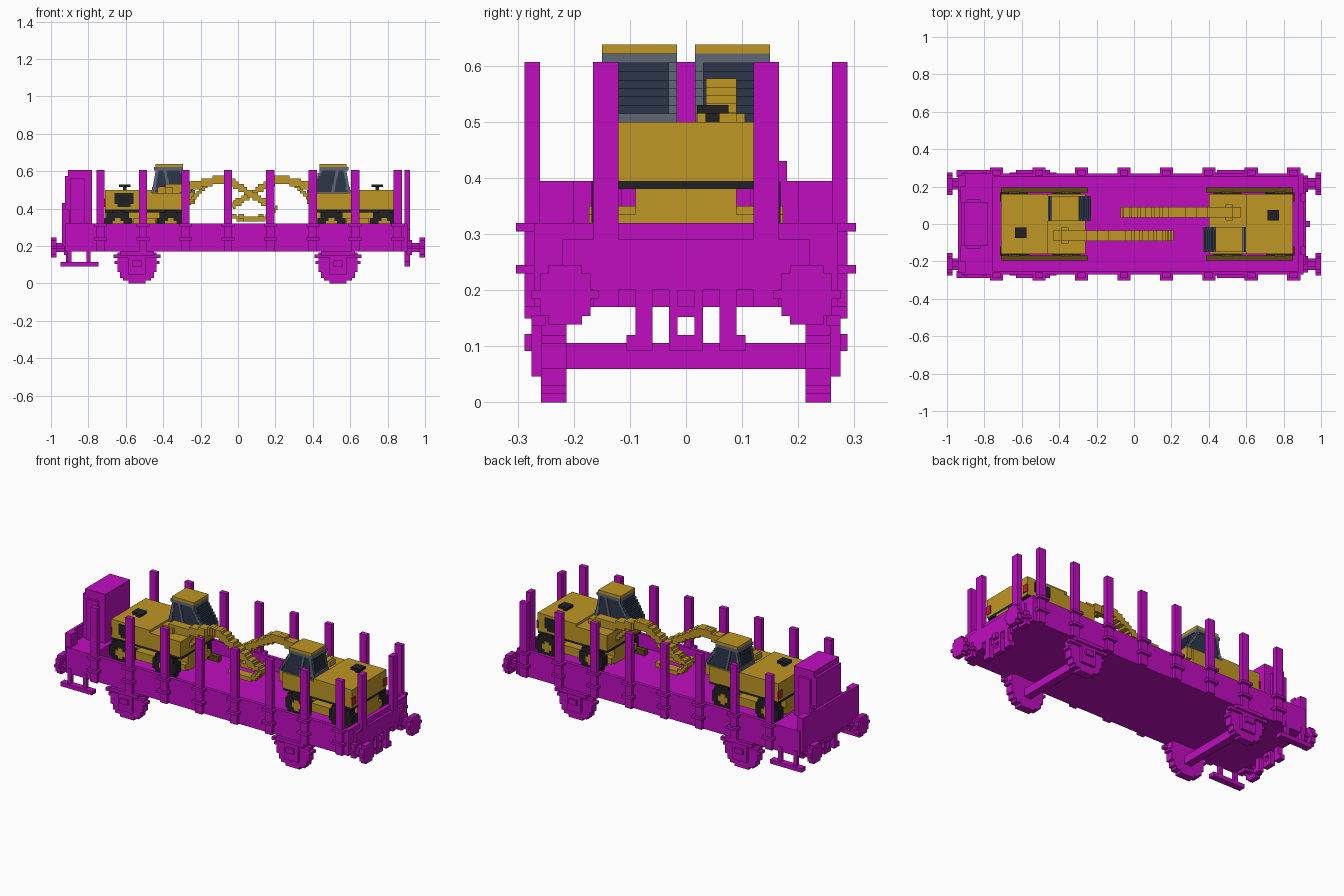
import bpy, bmesh, math

cube = bpy.data.objects.get("Cube")
if cube:
    bpy.data.objects.remove(cube, do_unlink=True)

# Shared levels and widths
STEP = .015
UNDERSIDE, FLOOR, RIM, STAKE_TOP = .17, .245, .32, .607
HALF_WIDTH, INNER_WIDTH, BRACKET_WIDTH = .27, .25, .288
WAGON_END, PLATFORM_EDGE, PLATFORM_END = .905, -.78, -.925
BELT, CAB_FLOOR, HOOD_TOP = .395, .485, .5
CAB_FRONT, BODY_FRONT, BODY_REAR, BODY_SIDE = .37, .4, .85, .16
CAB_BACK, CAB_OUTER, CAB_INNER = .6, -.15, -.016
ARM_SIDES = (.036, .09)


def material(name, red, green, blue):
    mat = bpy.data.materials.new(name)
    mat.use_nodes = True
    colour = (red, green, blue, 1)
    mat.diffuse_color = colour
    mat.node_tree.nodes["Principled BSDF"].inputs["Base Color"].default_value = colour
    return mat


magenta = material("magenta", .53, .004, .53)
yellow = material("ochre yellow", .52, .31, .017)
glass = material("dark glass", .026, .038, .07)
grey = material("frame grey", .11, .14, .18)
black = material("rubber black", .015, .015, .016)
brown = material("timber brown", .11, .07, .006)
lamp_red = material("lamp red", .5, .02, .03)


def around(centre, half):
    return (centre - half, centre + half)


def span(value):
    """A single number means a span centred on zero."""
    return value if isinstance(value, tuple) else (-value, value)


class Part:
    """Collects blocks into one mesh object."""

    def __init__(self, name, mat):
        self.name, self.mat, self.bm = name, mat, bmesh.new()

    def block(self, x, y, z, mirror=""):
        spans = [span(x), span(y), span(z)]
        for sx in (1, -1) if "x" in mirror else (1,):
            for sy in (1, -1) if "y" in mirror else (1,):
                for vert in bmesh.ops.create_cube(self.bm, size=1)["verts"]:
                    vert.co = [sign * ((low + high) / 2 + co * (high - low))
                               for sign, co, (low, high) in zip((sx, sy, 1), vert.co, spans)]

    def disc(self, axis, length, centre, height, radius, mirror):
        """Stepped disc lying along an axis."""
        rows = max(2, round(2 * radius / STEP))
        row = radius / rows
        for i in range(rows):
            offset = (2 * i + 1) * row - radius
            half = max(1, round(math.sqrt(radius ** 2 - offset ** 2) / STEP)) * STEP
            wide, z = around(centre, half), around(height + offset, row)
            if axis == "y":
                self.block(wide, length, z, mirror)
            else:
                self.block(length, wide, z, mirror)

    def stairs(self, path, y, thickness):
        """Stepped beam following a path in the x-z plane."""
        for (xa, za), (xb, zb) in zip(path, path[1:]):
            count = max(1, round(max(abs(xb - xa), abs(zb - za)) / STEP))
            for i in range(count + 1):
                t = i / count
                z = round((za + (zb - za) * t) / STEP) * STEP
                self.block(around(xa + (xb - xa) * t, STEP / 2), y, around(z, thickness / 2))

    def done(self):
        mesh = bpy.data.meshes.new(self.name)
        self.bm.to_mesh(mesh)
        self.bm.free()
        mesh.materials.append(self.mat)
        ob = bpy.data.objects.new(self.name, mesh)
        bpy.context.collection.objects.link(ob)
        return ob


# Wagon tub: floor, side walls, end wall and raised end platform
tub = Part("wagon_body", magenta)
tub.block(x=(PLATFORM_END, WAGON_END), y=HALF_WIDTH, z=(UNDERSIDE, FLOOR))
tub.block(x=(PLATFORM_EDGE, WAGON_END), y=(INNER_WIDTH, HALF_WIDTH), z=(FLOOR, RIM), mirror="y")
tub.block(x=(.88, WAGON_END), y=INNER_WIDTH, z=(FLOOR, RIM))
tub.block(x=(PLATFORM_END, -.755), y=HALF_WIDTH, z=(FLOOR, RIM))
tub.block(x=(WAGON_END, WAGON_END + STEP), y=.22, z=(.2, .29))
tub.done()

# Stakes with clamps along both sides, and a pair at the open end
stakes = Part("stakes", magenta)
for i in range(8):
    x = -.735 + i * .227
    stakes.block(around(x, .022), (.26, BRACKET_WIDTH), (UNDERSIDE, STAKE_TOP), mirror="y")
    for z in (.23, .305):
        stakes.block(around(x, .035), (.26, .303), (z, z + STEP), mirror="y")
stakes.block(around(WAGON_END, STEP), (.12, .166), (UNDERSIDE, STAKE_TOP), mirror="y")
stakes.done()

# Brake house and end wall
house = Part("brake_house", magenta)
house.block(x=(PLATFORM_END, PLATFORM_EDGE), y=.115, z=(RIM, .575))
house.block(x=(PLATFORM_END + STEP, PLATFORM_EDGE), y=.115, z=(.575, STAKE_TOP))
house.block(x=(-.895, -.82), y=.13, z=(RIM, .56))
house.block(x=(PLATFORM_END - STEP, PLATFORM_END), y=.26, z=(.2, BELT))
house.block(x=(PLATFORM_END, -.9), y=(.2, .26), z=(RIM, BELT), mirror="y")
house.block(x=(PLATFORM_END - STEP, PLATFORM_END), y=(.15, .18), z=(BELT, .43))
house.done()

# Foot steps under the platform
steps = Part("foot_steps", magenta)
steps.block(x=(-.95, -.745), y=(INNER_WIDTH, BRACKET_WIDTH), z=(.092, .115), mirror="y")
for x in (-.9, -.8):
    steps.block(around(x, .011), (.255, .275), (.1, .2), mirror="y")
steps.done()

# Wheel sets with axle boxes and springs
wheels = Part("wheel_sets", magenta)
for x in (-.54, .535):
    wheels.disc("y", (.213, .258), x, .113, .113, mirror="y")
    wheels.block(around(x, .022), .23, (.06, .106))
    for half, outer, z in ((.045, .275, (.046, UNDERSIDE)), (.025, BRACKET_WIDTH, (.092, .122)),
                           (.125, .275, (.137, .155)), (.09, BRACKET_WIDTH, (.15, UNDERSIDE))):
        wheels.block(around(x, half), (INNER_WIDTH, outer), z, mirror="y")
wheels.done()

# Buffers at all four corners
buffers = Part("buffers", magenta)
for inner, outer, radius in ((.97, 1, .053), (.9, .975, .024), (.9, .93, .04)):
    buffers.disc("x", (inner, outer), .215, .192, radius, mirror="xy")
buffers.done()

# Couplings and hanging hoses at both ends
coupling = Part("couplings", magenta)
depth = (.89, WAGON_END + STEP)
coupling.block(depth, (.06, .09), (.092, .24), mirror="xy")
coupling.block(depth, (.06, .106), (.092, .12), mirror="xy")
coupling.block(depth, (STEP, .03), (.106, .21), mirror="xy")
for z in ((.152, .21), (.092, .12)):
    coupling.block(depth, .03, z, mirror="x")
coupling.block((.9, .94), STEP, (UNDERSIDE, .2), mirror="x")
coupling.done()

# Excavator body with hood, nose and arm pivot
body = Part("excavator_body", yellow)
body.block(x=(CAB_BACK, BODY_REAR), y=BODY_SIDE, z=(BELT, HOOD_TOP))
body.block(x=(BODY_FRONT, CAB_BACK), y=BODY_SIDE, z=(BELT, CAB_FLOOR))
body.block(x=(CAB_FRONT, BODY_FRONT), y=(CAB_OUTER, CAB_INNER), z=(.425, CAB_FLOOR))
body.block(x=(.45, .57), y=ARM_SIDES, z=(CAB_FLOOR, HOOD_TOP + STEP))
body.block(x=(.49, .53), y=(.02, .105), z=(CAB_FLOOR, HOOD_TOP + STEP))

# Chassis
chassis = Part("excavator_chassis", yellow)
chassis.block(x=(BODY_FRONT, BODY_REAR), y=.09, z=(.29, .38))
chassis.block(x=(BODY_FRONT, BODY_REAR), y=.12, z=(.3, .335))
chassis.block(x=(.58, .7), y=.15, z=(.3, .35))

# Black belt, side grille and exhaust
trim = Part("belt_grille_exhaust", black)
trim.block(x=(BODY_FRONT, BODY_REAR), y=.155, z=(BELT - STEP, BELT))
trim.block(x=(.7, .8), y=(BODY_SIDE, .165), z=(.425, CAB_FLOOR))
trim.block(x=(.715, .785), y=(BODY_SIDE, .165), z=(.41, .425))
trim.block(x=around(.745, .01), y=(.035, .06), z=(HOOD_TOP, HOOD_TOP + STEP))
trim.block(x=around(.745, .03), y=(.02, .076), z=(HOOD_TOP + STEP, .53))

# Tyres and hubs
tyres, hubs = Part("tyres", black), Part("wheel_hubs", yellow)
for x in (.5, .782):
    tyres.disc("y", (.12, .168), x, RIM, .074, mirror="y")
    hubs.disc("y", (BODY_SIDE, .173), x, RIM, .03, mirror="y")

# Boards beside the tyres, and tail lamps
boards = Part("timber_boards", brown)
boards.block(x=(.385, BODY_REAR), y=(.168, .196), z=(FLOOR, .275), mirror="y")
lamps = Part("tail_lamps", lamp_red)
lamps.block(x=around(BODY_REAR, .005), y=(.13, .163), z=(.41, .455), mirror="y")

# Cab: tapering glass layers with frame pillars, capped by a roof
windows, frame = Part("cab_windows", glass), Part("cab_frame", grey)
layers = 8
for i in range(layers):
    t = i / (layers - 1)
    front, back = CAB_FRONT + .065 * t, CAB_BACK - .02 * t
    z = (CAB_FLOOR + i * STEP, CAB_FLOOR + (i + 1) * STEP)
    inset = STEP / 4
    windows.block((front + inset, back - inset), (CAB_OUTER + inset, CAB_INNER - inset), z)
    for x in (front, (front + back) / 2 + STEP, back - STEP):
        for y in (CAB_OUTER, CAB_INNER - STEP):
            frame.block((x, x + STEP), (y, y + STEP), z)
frame.block(x=(CAB_FRONT, CAB_BACK), y=(CAB_OUTER, CAB_INNER), z=around(CAB_FLOOR, .005))
frame.block(x=(.575, CAB_BACK), y=(CAB_OUTER, CAB_INNER), z=(HOOD_TOP, HOOD_TOP + STEP))
frame.block(x=(.435, .59), y=(CAB_OUTER, CAB_INNER), z=(.605, .622))
roof = Part("cab_roof", yellow)
roof.block(x=(.435, .58), y=(CAB_OUTER, CAB_INNER), z=(.622, .638))

# Digging arm: boom, stick, ram and curved bucket
arm = Part("digging_arm", yellow)
arm.stairs([(.55, .5), (.4, .515), (.3, .545), (.22, .555), (.16, .535)], ARM_SIDES, .045)
arm.stairs([(.19, .55), (.07, .475), (-.02, .425)], ARM_SIDES, .042)
arm.stairs([(.4, .44), (.31, .52)], (.05, .076), .03)
bucket = Part("bucket", yellow)
bucket.stairs([(0, .435), (-.065, .41), (-.03, .36), (.03, .34), (.09, .34), (.13, .365)],
              ARM_SIDES, .025)

# The second excavator is the first turned half round
for part in (body, chassis, trim, tyres, hubs, boards, lamps, windows, frame, roof, arm, bucket):
    first = part.done()
    twin = first.copy()
    twin.name = "second_" + first.name
    twin.rotation_euler.z = math.pi
    twin.location.x = .14
    bpy.context.collection.objects.link(twin)
